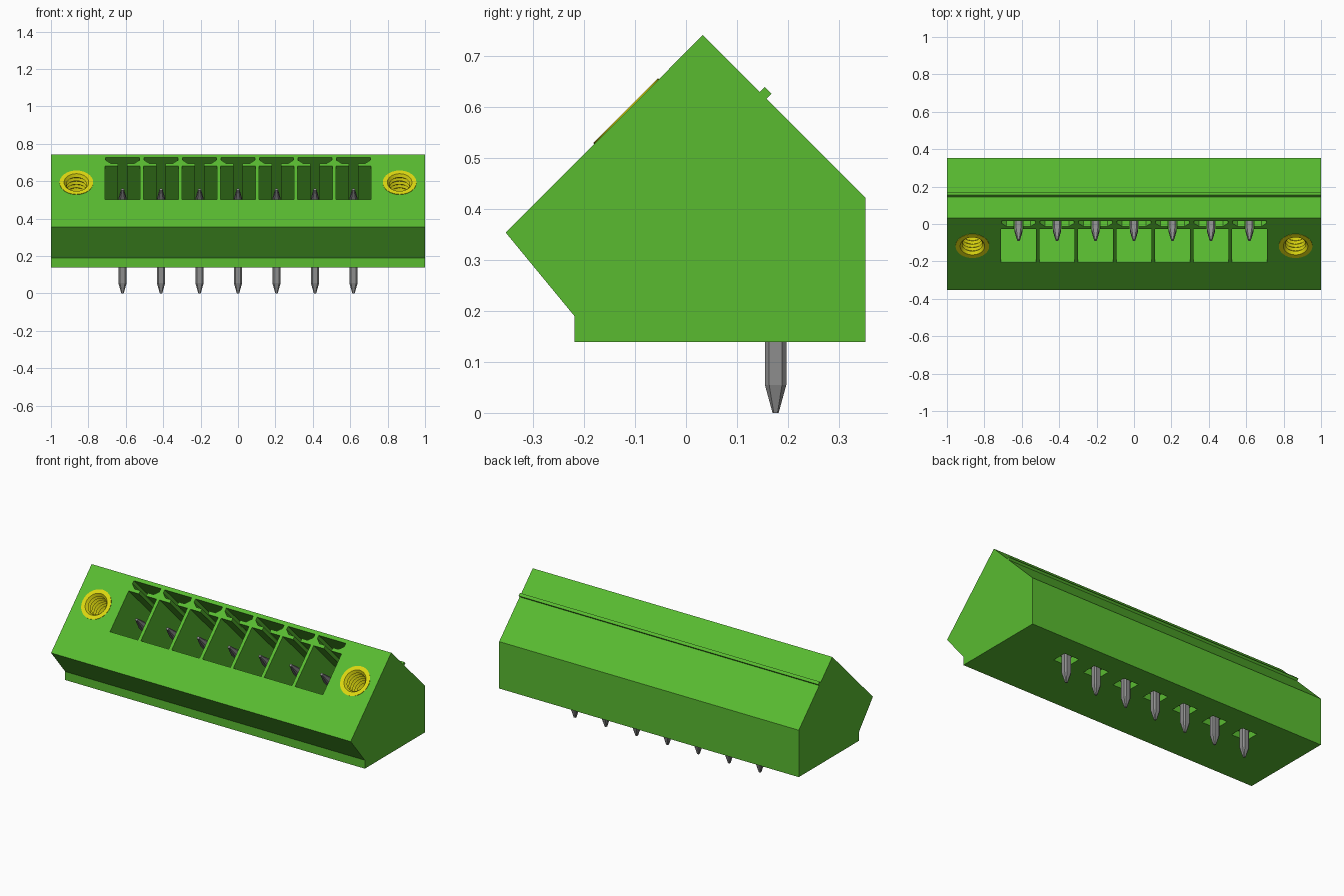
import bpy, bmesh, math
from mathutils import Vector

cube = bpy.data.objects.get("Cube")
if cube:
    bpy.data.objects.remove(cube, do_unlink=True)

R2 = math.sqrt(2)
PITCH = 0.2058
PIN_X = [(i - 3) * PITCH for i in range(7)]


def material(name, rgb, rough=0.5):
    m = bpy.data.materials.new(name)
    m.use_nodes = True
    m.diffuse_color = (*rgb, 1)
    bsdf = m.node_tree.nodes["Principled BSDF"]
    bsdf.inputs["Base Color"].default_value = (*rgb, 1)
    bsdf.inputs["Roughness"].default_value = rough
    return m


GREEN = material("green plastic", (0.10, 0.50, 0.03))
YELLOW = material("yellow brass", (0.72, 0.68, 0.005))
GREY = material("grey metal", (0.27, 0.27, 0.27))


def on_slope(x, up, depth):
    """Point on the mating face: x, distance up the slope, depth below it."""
    return Vector((x, -0.117 + (up + depth) / R2, 0.592 + (up - depth) / R2))


def finish(name, bm, mat):
    bmesh.ops.recalc_face_normals(bm, faces=bm.faces)
    mesh = bpy.data.meshes.new(name)
    bm.to_mesh(mesh)
    bm.free()
    mesh.materials.append(mat)
    obj = bpy.data.objects.new(name, mesh)
    bpy.context.collection.objects.link(obj)
    return obj


def loft(bm, rings, caps=True):
    """Skin a series of closed rings of points."""
    vs = [[bm.verts.new(p) for p in ring] for ring in rings]
    n = len(vs[0])
    for a, b in zip(vs, vs[1:]):
        for i in range(n):
            j = (i + 1) % n
            bm.faces.new((a[i], a[j], b[j], b[i]))
    if caps:
        bm.faces.new(vs[0])
        bm.faces.new(vs[-1])


def prism_x(name, profile, mat):
    bm = bmesh.new()
    loft(bm, [[(x, y, z) for y, z in profile] for x in (-1, 1)])
    return finish(name, bm, mat)


def circle(x, r, depth, n=32):
    return [on_slope(x + r * math.cos(t), r * math.sin(t), depth)
            for t in (2 * math.pi * i / n for i in range(n))]


def select_only(obj):
    bpy.ops.object.select_all(action='DESELECT')
    obj.select_set(True)
    bpy.context.view_layer.objects.active = obj


def cut(obj, bm):
    """Subtract a temporary cutter from an object."""
    cutter = finish("cutter", bm, GREEN)
    cutter.hide_render = True
    mod = obj.modifiers.new("cut", 'BOOLEAN')
    mod.operation = 'DIFFERENCE'
    mod.solver = 'EXACT'
    mod.object = cutter
    select_only(obj)
    bpy.ops.object.modifier_apply(modifier=mod.name)
    bpy.data.objects.remove(cutter, do_unlink=True)


# Housing with a sloped mating face
housing = prism_x("housing", [(-0.354, 0.354), (0.033, 0.742), (0.353, 0.422),
                              (0.353, 0.139), (-0.219, 0.139), (-0.219, 0.19)], GREEN)

# Socket openings: square pocket, neck and latch slot above it
half = [(0.093, -0.126), (0.093, 0.126), (0.025, 0.126), (0.025, 0.146),
        (0.063, 0.146), (0.09, 0.17), (0.09, 0.19)]
outline = half + [(-x, u) for x, u in reversed(half)]
bm = bmesh.new()
for px in PIN_X:
    loft(bm, [[on_slope(px + x, u, d) for x, u in outline] for d in (-0.008, 0.35)])
cut(housing, bm)

# Round seats for the screw inserts
bm = bmesh.new()
for sx in (-0.864, 0.864):
    loft(bm, [circle(sx, 0.086, d) for d in (-0.02, 0.22)])
cut(housing, bm)

# Recesses around the pins in the underside
bm = bmesh.new()
for px in PIN_X:
    loft(bm, [[(px + 0.05 * a, 0.176 + 0.045 * b, z)
               for a, b in ((-1, -1), (1, -1), (1, 1), (-1, 1))] for z in (0.12, 0.18)])
cut(housing, bm)

# Coding ridge along the rear slope
prism_x("rear_ridge", [(0.143, 0.628), (0.155, 0.640), (0.168, 0.627), (0.156, 0.615)], GREEN)

# Threaded screw inserts
thread = [(0.09, 0.21), (0.09, -0.002), (0.066, -0.002)]
for i in range(7):
    thread += [(0.054, 0.014 + i * 0.026), (0.064, 0.027 + i * 0.026)]
thread += [(0.054, 0.196), (0.01, 0.205)]
for side, sx in (("right", -0.864), ("left", 0.864)):
    bm = bmesh.new()
    loft(bm, [circle(sx, r, d) for r, d in thread])
    insert = finish("screw_insert_" + side, bm, YELLOW)
    select_only(insert)
    bpy.ops.object.shade_smooth_by_angle(angle=math.radians(30))

# Bent contact pins: (y, z, half width, across direction)
tan = math.tan(math.pi / 8)
stations = [(0.176, 0.0, 0.006, (1, 0)), (0.176, 0.055, 0.021, (1, 0)),
            (0.176, 0.294, 0.021, (1, tan)), (-0.03, 0.50, 0.021, (1 / R2, 1 / R2)),
            (-0.085, 0.555, 0.007, (1 / R2, 1 / R2))]
octagon = [(1, -0.6), (1, 0.6), (0.6, 1), (-0.6, 1),
           (-1, 0.6), (-1, -0.6), (-0.6, -1), (0.6, -1)]
for n, px in enumerate(PIN_X):
    bm = bmesh.new()
    loft(bm, [[(px + a * h * 1.05, y + b * h * d[0], z + b * h * d[1]) for a, b in octagon]
              for y, z, h, d in stations])
    finish(f"contact_pin_{n + 1}", bm, GREY)
